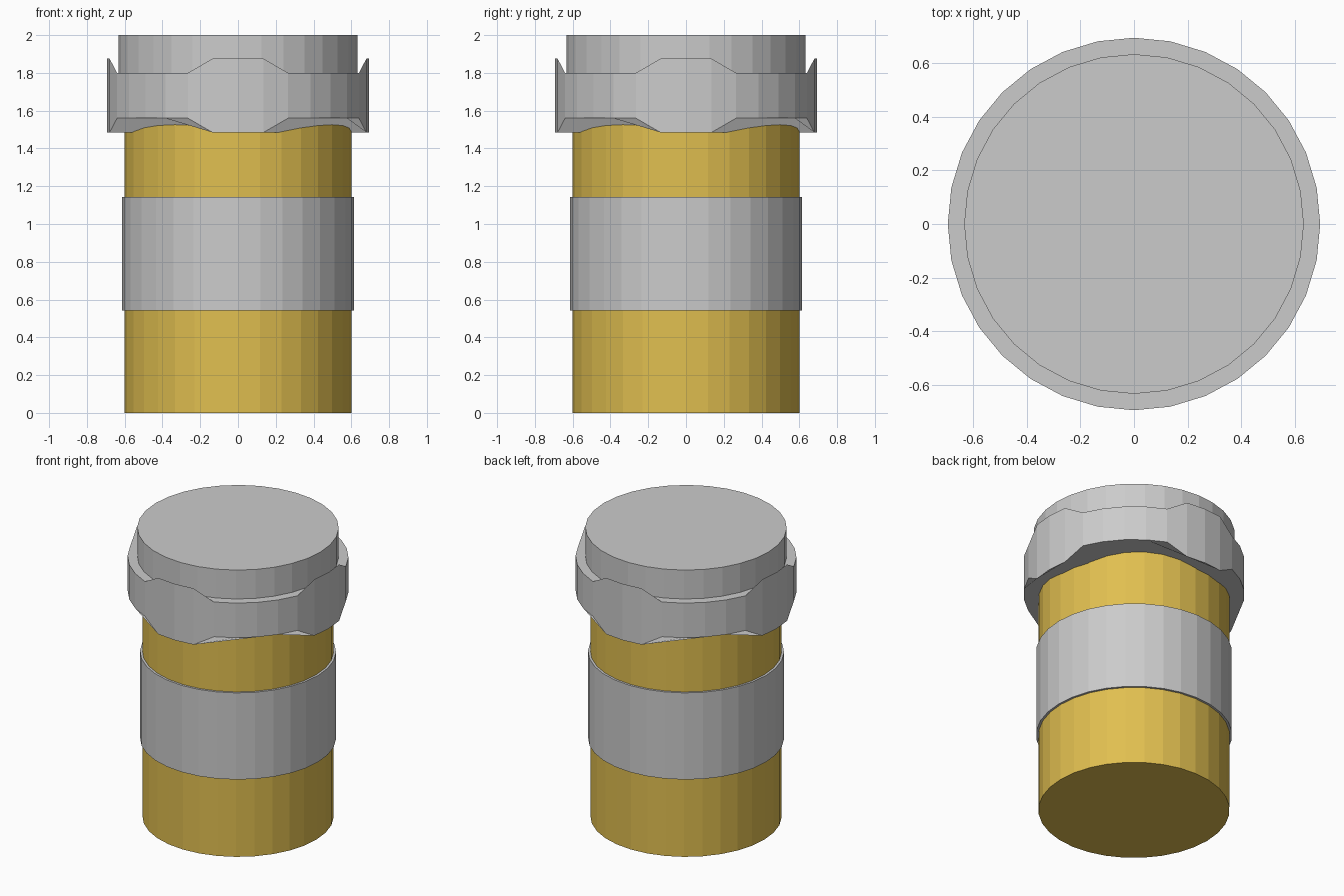
import bpy, bmesh, math

if "Cube" in bpy.data.objects:
    bpy.data.objects.remove(bpy.data.objects["Cube"])

SIDES = 32


def cylinder(name, radius, z0, z1, material=None):
    """Flat-shaded closed cylinder between two heights."""
    bm = bmesh.new()
    bmesh.ops.create_cone(bm, cap_ends=True, cap_tris=False, segments=SIDES,
                          radius1=radius, radius2=radius, depth=z1 - z0)
    bmesh.ops.translate(bm, verts=bm.verts, vec=(0, 0, (z0 + z1) / 2))
    mesh = bpy.data.meshes.new(name)
    bm.to_mesh(mesh)
    bm.free()
    obj = bpy.data.objects.new(name, mesh)
    bpy.context.collection.objects.link(obj)
    if material:
        mesh.materials.append(material)
    return obj


yellow = bpy.data.materials.new("yellow_contents")
yellow.diffuse_color = (0.75, 0.52, 0.08, 1)
yellow.use_nodes = True
yellow.node_tree.nodes["Principled BSDF"].inputs["Base Color"].default_value = yellow.diffuse_color

# Jar body and wrapped label
cylinder("jar_body", 0.6, 0.0, 1.75, yellow)
cylinder("label", 0.615, 0.542, 1.142)

# Lid disc
cylinder("lid", 0.632, 1.6, 2.0)

# Cloth skirt: four wide tabs reach further up and down at the quarter points
skirt = cylinder("lid_skirt", 0.693, 1.56, 1.80)
for v in skirt.data.vertices:
    step = round(math.atan2(v.co.y, v.co.x) / (2 * math.pi / SIDES)) % 8
    if step in (0, 1, 7):
        v.co.z += 0.075 if v.co.z > 1.7 else -0.075
skirt.data.update()
